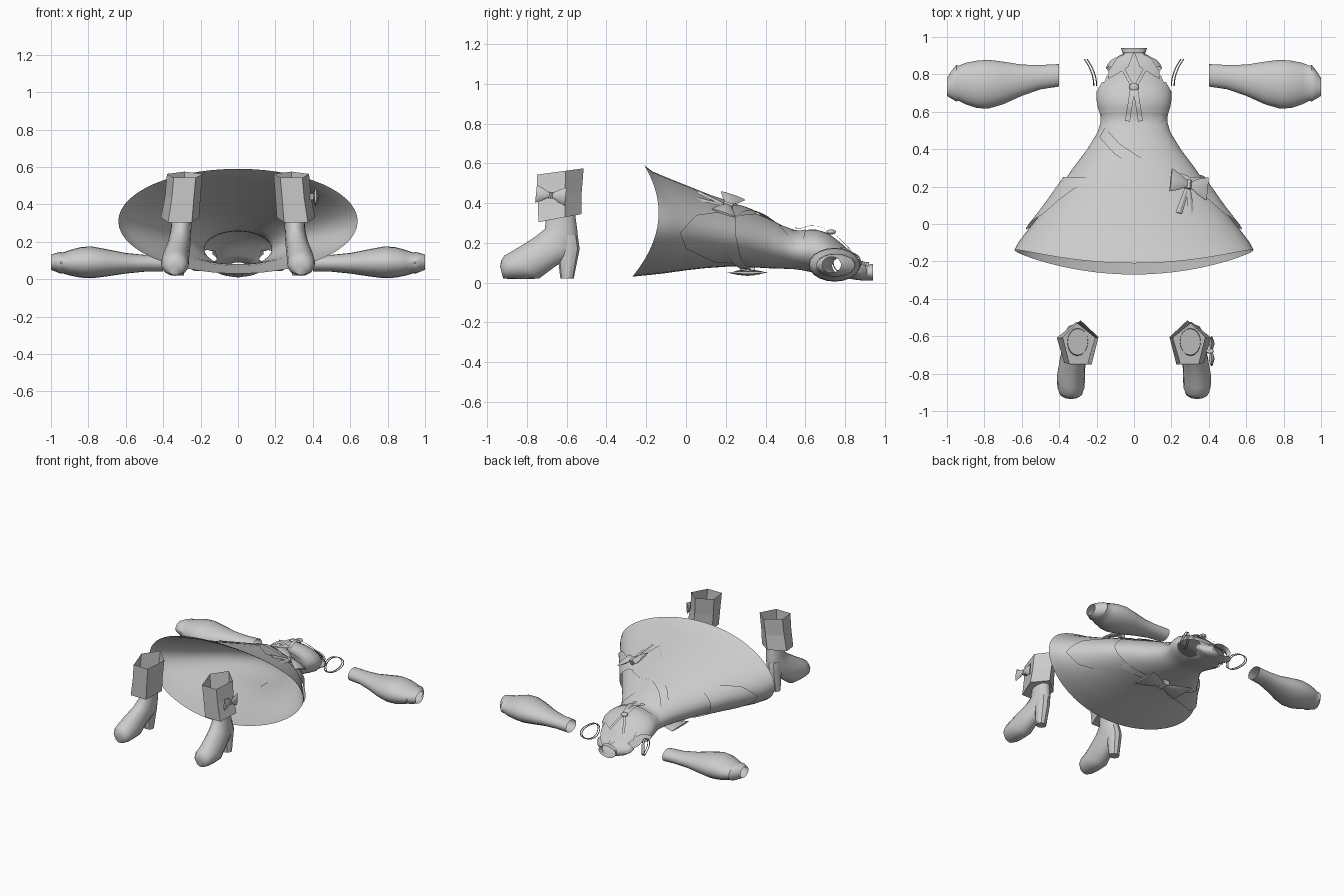
import bpy, bmesh, math
from mathutils import Vector
from mathutils.bvhtree import BVHTree

cube = bpy.data.objects.get("Cube")
if cube:
    bpy.data.objects.remove(cube)

cloth = bpy.data.materials.new("plain_grey")
cloth.use_nodes = True
GREY = (0.6, 0.6, 0.6, 1)
cloth.diffuse_color = GREY
cloth.node_tree.nodes["Principled BSDF"].inputs["Base Color"].default_value = GREY


def finish(name, bm, smooth=35):
    bmesh.ops.recalc_face_normals(bm, faces=bm.faces)
    me = bpy.data.meshes.new(name)
    bm.to_mesh(me)
    bm.free()
    me.materials.append(cloth)
    ob = bpy.data.objects.new(name, me)
    bpy.context.collection.objects.link(ob)
    if smooth:
        bpy.ops.object.select_all(action='DESELECT')
        ob.select_set(True)
        bpy.context.view_layer.objects.active = ob
        bpy.ops.object.shade_smooth_by_angle(angle=math.radians(smooth))
    return ob


def loft(rings, sides=16, caps=(False, False), phase=0):
    """Each ring: upper point, lower point, half-width vector, side shift."""
    bm = bmesh.new()
    loops = []
    for top, low, wide, *shift in rings:
        a, b, w = Vector(top), Vector(low), Vector(wide)
        s = Vector(shift[0]) if shift else Vector()
        loop = []
        for i in range(sides):
            t = math.tau * i / sides + phase
            p = (a + b) / 2 + (a - b) / 2 * math.cos(t) + w * math.sin(t)
            loop.append(bm.verts.new(p + s * math.sin(t) ** 2))
        loops.append(loop)
    for p, q in zip(loops, loops[1:]):
        for i in range(sides):
            j = (i + 1) % sides
            bm.faces.new((p[i], p[j], q[j], q[i]))
    for use, loop in zip(caps, (loops[0], loops[-1])):
        if use:
            bm.faces.new(loop)
    return bm


# Dress body: y, front height, back height, half width, side shift of the hem
body = [(.94, .095, .01, .07, 0), (.91, .09, .01, .06, 0), (.875, .10, .012, .125, 0),
        (.85, .125, .015, .145, 0), (.82, .16, .02, .15, 0), (.79, .19, .022, .16, 0),
        (.76, .215, .025, .175, 0), (.73, .237, .03, .19, 0), (.70, .253, .037, .2, 0),
        (.66, .266, .045, .2, 0), (.62, .267, .055, .193, 0), (.58, .255, .063, .18, 0),
        (.54, .258, .068, .18, 0), (.49, .285, .07, .195, 0), (.4, .33, .073, .25, 0),
        (.3, .37, .08, .325, 0), (.2, .41, .08, .395, 0), (.1, .45, .073, .465, 0),
        (0, .49, .062, .535, .01), (-.1, .53, .048, .59, .04), (-.17, .56, .04, .62, .07)]
rings = [((0, y, t), (0, y, b), (w, 0, 0), (0, s, 0)) for y, t, b, w, s in body]
rings.append(((0, -.21, .59), (0, -.27, .03), (.64, 0, 0), (0, .10, 0)))
bm = loft(rings, 56)
surface = BVHTree.FromBMesh(bm)


# Round armholes, opened in the sides of the bodice
def hole(p):
    return ((p.y - .765) / .075) ** 2 + ((p.z - .1) / .055) ** 2


gone = [f for f in bm.faces if hole(f.calc_center_median()) < 1]
bmesh.ops.delete(bm, geom=gone, context='FACES')
for v in bm.verts:
    if v.is_boundary and .6 < v.co.y < .87:
        k = 1 / math.sqrt(hole(v.co))
        v.co.y = .765 + (v.co.y - .765) * k
        v.co.z = .1 + (v.co.z - .1) * k
finish("dress", bm, 60)


def along(points, t):
    """Point at fraction t of a polyline, by index."""
    f = t * (len(points) - 1)
    i = min(int(f), len(points) - 2)
    return Vector(points[i]).lerp(Vector(points[i + 1]), f - i)


def drape(name, edge, other, view='top', lift=.007, nu=24, nv=6):
    """Cloth panel between two edges, laid on the dress from one direction."""
    bm = bmesh.new()
    grid = []
    for i in range(nu + 1):
        a, b = along(edge, i / nu), along(other, i / nu)
        row = []
        for j in range(nv + 1):
            p = a.lerp(b, j / nv)
            if view == 'top':
                start, ray = Vector((p.x, p.y, 2)), Vector((0, 0, -1))
            elif view == 'below':
                start, ray = Vector((p.x, p.y, -2)), Vector((0, 0, 1))
            else:
                start, ray = Vector((2 * view, p.x, p.y)), Vector((-view, 0, 0))
            hit, nor, *_ = surface.ray_cast(start, ray)
            row.append(bm.verts.new(hit - ray * lift) if hit else None)
        grid.append(row)
    for p, q in zip(grid, grid[1:]):
        for j in range(nv):
            quad = (p[j], p[j + 1], q[j + 1], q[j])
            if all(quad):
                bm.faces.new(quad)
    bmesh.ops.delete(bm, geom=[v for v in bm.verts if not v.link_faces], context='VERTS')
    return finish(name, bm, 60)


def ribbon(name, path, width, view='top', lift=.012):
    d = (Vector(path[-1]) - Vector(path[0])).normalized()
    n = Vector((-d.y, d.x)) * width / 2
    return drape(name, [Vector(p) + n for p in path], [Vector(p) - n for p in path], view, lift, 16, 2)


# Pointed apron, waistcoat hem and sash over the front
drape("apron", [(-.28, .17), (-.19, .05), (0, .25), (.19, .05), (.28, .17)],
      [(-.25, .28), (-.15, .34), (0, .36), (.15, .34), (.25, .28)])
drape("waistcoat_hem", [(-.185, .54), (-.1, .465), (0, .54), (.1, .465), (.185, .54)],
      [(-.175, .59), (-.09, .6), (0, .6), (.09, .6), (.175, .59)])
ribbon("sash_front", [(-.17, .49), (-.09, .4), (.05, .31), (.28, .23)], .06)
ribbon("sash_side", [(.2, .38), (.22, .24), (.25, .1)], .06, 1, .02)
ribbon("sash_back", [(0, .31), (.15, .28), (.3, .24)], .05, 'below')
for s, side in ((1, "left"), (-1, "right")):
    drape(side + "_overskirt", [(.2, .36), (.05, .34), (-.03, .25), (0, .17), (.15, .1)],
          [(.25, .36), (.25, .29), (.25, .22), (.25, .16), (.25, .1)], s, .02)
    # Collar flap and neck ribbon
    drape(side + "_collar", [(0, .92), (s * .03, .84), (s * .135, .775)],
          [(s * .05, .92), (s * .1, .875), (s * .135, .82)], lift=.012)
    ribbon(side + "_neck_tie", [(s * .01, .74), (s * .06, .83)], .018, lift=.018)
    ribbon(side + "_neck_tail", [(s * .008, .72), (s * .035, .55)], .026, lift=.02)
    # Fine loops beside the shoulder
    for n in range(2):
        cu = bpy.data.curves.new(side + "_shoulder_loop", 'CURVE')
        cu.dimensions = '3D'
        cu.bevel_depth = .003
        cu.bevel_resolution = 1
        sp = cu.splines.new('POLY')
        sp.points.add(23)
        sp.use_cyclic_u = True
        for i, p in enumerate(sp.points):
            t = math.tau * i / 24
            u = .5 + .5 * math.cos(t)
            p.co = (s * (.2 + n * .015 + .05 * u * u), .74 + .14 * u, .1 + .055 * math.sin(t), 1)
        cu.materials.append(cloth)
        ob = bpy.data.objects.new(cu.name, cu)
        bpy.context.collection.objects.link(ob)

# Neck brooch
bm = bmesh.new()
bmesh.ops.create_uvsphere(bm, u_segments=16, v_segments=8, radius=.025)
bmesh.ops.scale(bm, vec=(1, 1, .5), verts=bm.verts)
bmesh.ops.translate(bm, vec=(0, .73, .255), verts=bm.verts)
finish("neck_brooch", bm, 60)


def bow(name, center, across, up, half, tail=0):
    """Two flared loops, a knot and optional hanging tails."""
    c, a, u = Vector(center), Vector(across).normalized(), Vector(up).normalized()
    n = a.cross(u)
    for k, side in ((1, "left"), (-1, "right")):
        r = [(c + a * k * half * d + u * h + n * .01, c + a * k * half * d - u * h + n * .01, n * t)
             for d, h, t in ((.08, half * .15, .006), (.55, half * .42, .016), (1, half * .6, .006))]
        finish(name + "_" + side + "_loop", loft(r, 8, (True, True)))
        if tail:
            e = c - u * tail + a * k * half * .35
            r = [(c + a * .012, c - a * .012, n * .004), (e + a * .02, e - a * .02, n * .004)]
            finish(name + "_" + side + "_tail", loft(r, 4, (True, True)), 0)
    r = [(c + a * half * .16 + u * d, c - a * half * .16 + u * d, n * .022) for d in (-half * .22, half * .22)]
    finish(name + "_knot", loft(r, 8, (True, True)))


bow("sash_bow", (.29, .21, .385), (1, -.25, -.45), (.1, 1, -.35), .11, .17)
bow("back_bow", (0, .31, .06), (-1, 0, 0), (0, 1, 0), .17)
bow("boot_bow", (.405, -.68, .44), (0, 1, -.1), (0, .1, 1), .075)

# Sleeves: x, y range, z range
sleeve = [(.4, .735, .855, .04, .13), (.5, .72, .85, .04, .13), (.6, .685, .852, .03, .14),
          (.7, .64, .868, .015, .16), (.78, .617, .878, .005, .175), (.84, .62, .873, .008, .172),
          (.9, .64, .862, .02, .155), (.94, .66, .845, .032, .142), (.95, .655, .85, .03, .145),
          (.975, .67, .82, .04, .14), (1, .685, .78, .05, .13)]
# Boot: upper point and lower point in the y-z plane, half width, x
boot = [((-.7, .36), (-.56, .36), .055, .3), ((-.71, .27), (-.545, .25), .055, .305),
        ((-.76, .23), (-.55, .15), .062, .315), ((-.83, .185), (-.66, .08), .07, .33),
        ((-.88, .155), (-.74, .02), .075, .337), ((-.915, .135), (-.83, .018), .073, .337),
        ((-.93, .11), (-.89, .018), .06, .337), ((-.935, .08), (-.92, .022), .035, .337)]
for s, side in ((1, "left"), (-1, "right")):
    r = [((s * x, (y0 + y1) / 2, z1), (s * x, (y0 + y1) / 2, z0), (0, (y1 - y0) / 2, 0))
         for x, y0, y1, z0, z1 in sleeve]
    finish(side + "_sleeve", loft(r, 20), 50)
    r = [((s * x, *a), (s * x, *b), (w, 0, 0)) for a, b, w, x in boot]
    finish(side + "_boot", loft(r, 16, (False, True)), 50)
    # Tapered heel
    r = [((s * x, y0, z), (s * x, y1, z), (w, 0, 0)) for x, y0, y1, z, w in
         ((.31, -.66, -.545, .24, .05), (.32, -.65, -.535, .17, .05), (.325, -.632, -.565, .02, .038))]
    finish(side + "_heel", loft(r, 10, (True, True)))
    # Five-sided cuff with a floor inside
    r = [((s * x, y1, z1), (s * x, y0, z0), (w, 0, 0)) for x, y0, y1, z0, z1, w in
         ((.285, -.775, -.515, .54, .575, .1), (.295, -.77, -.525, .43, .45, .1),
          (.31, -.765, -.525, .3, .345, .108))]
    finish(side + "_boot_cuff", loft(r, 5, (False, True)), 0)
